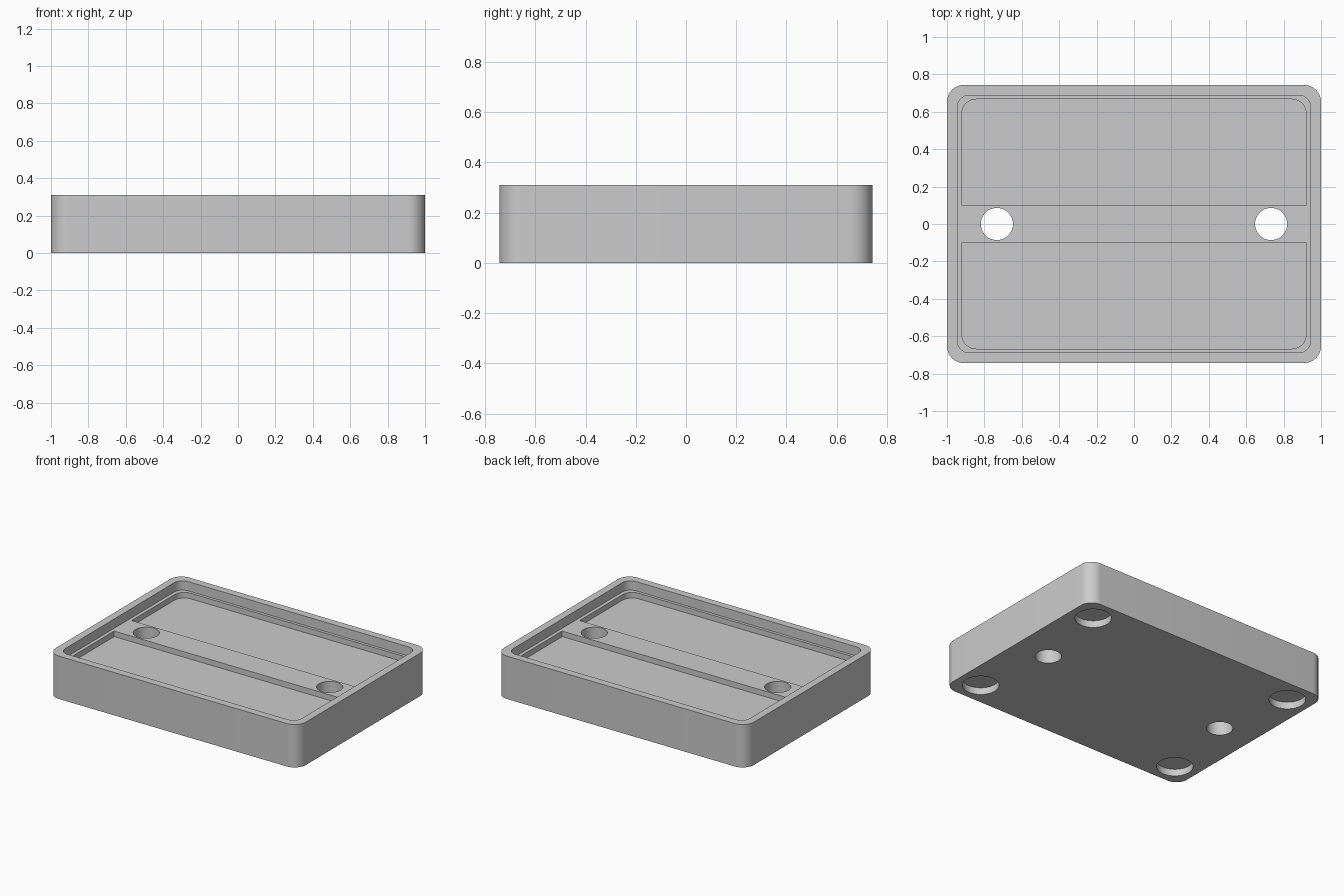
import bpy, bmesh
from math import sin, cos, pi, radians

cube = bpy.data.objects.get("Cube")
if cube:
    bpy.data.objects.remove(cube, do_unlink=True)

grey = bpy.data.materials.new("light grey")
grey.use_nodes = True
grey.diffuse_color = (0.6, 0.6, 0.6, 1)
grey.node_tree.nodes["Principled BSDF"].inputs["Base Color"].default_value = (0.6, 0.6, 0.6, 1)


def arc(cx, cy, r, start, sweep, steps):
    return [(cx + r * cos(start + sweep * i / steps), cy + r * sin(start + sweep * i / steps))
            for i in range(steps + 1)]


def rounded_rect(x0, x1, y0, y1, r_back, r_front):
    """Counter-clockwise outline with separate radii at the back and front corners."""
    corners = [(x1, y1, -1, -1, r_back), (x0, y1, 1, -1, r_back),
               (x0, y0, 1, 1, r_front), (x1, y0, -1, 1, r_front)]
    points = []
    for i, (x, y, sx, sy, r) in enumerate(corners):
        if r:
            points += arc(x + sx * r, y + sy * r, r, i * pi / 2, pi / 2, 12)
        else:
            points.append((x, y))
    return points


def circle(cx, cy, r):
    return arc(cx, cy, r, 0, 2 * pi, 48)[:-1]


def prism(name, outline, z0, z1):
    bm = bmesh.new()
    face = bm.faces.new([bm.verts.new((x, y, z0)) for x, y in outline])
    top = bmesh.ops.extrude_face_region(bm, geom=[face])["geom"]
    bmesh.ops.translate(bm, vec=(0, 0, z1 - z0),
                        verts=[g for g in top if isinstance(g, bmesh.types.BMVert)])
    bmesh.ops.recalc_face_normals(bm, faces=bm.faces)
    mesh = bpy.data.meshes.new(name)
    bm.to_mesh(mesh)
    bm.free()
    mesh.materials.append(grey)
    obj = bpy.data.objects.new(name, mesh)
    bpy.context.collection.objects.link(obj)
    return obj


W, D, H = 1.0, 0.743, 0.31
LEDGE, FLOOR, RIDGE = 0.243, 0.203, 0.1

# Tray body
tray = prism("tray_body", rounded_rect(-W, W, -D, D, 0.09, 0.09), 0, H)

# Lid recess
cutters = [prism("lid_recess", rounded_rect(-0.945, 0.945, -0.688, 0.688, 0.065, 0.065), LEDGE, H + 0.1)]

# Two pockets either side of the middle ridge, rounded only at the outer corners
cutters.append(prism("back_pocket", rounded_rect(-0.92, 0.92, RIDGE, 0.667, 0.075, 0), FLOOR, H + 0.05))
cutters.append(prism("front_pocket", rounded_rect(-0.92, 0.92, -0.667, -RIDGE, 0, 0.075), FLOOR, H + 0.05))

# Screw holes through the ridge, and foot recesses underneath
for sx in (-1, 1):
    cutters.append(prism("screw_hole", circle(sx * 0.733, 0, 0.086), -0.1, H + 0.1))
    for sy in (-1, 1):
        cutters.append(prism("foot_recess", circle(sx * 0.83, sy * 0.573, 0.12), -0.1, 0.05))

# Cut everything out of the body
bpy.context.view_layer.objects.active = tray
for cutter in cutters:
    cutter.hide_render = True
    mod = tray.modifiers.new(cutter.name, "BOOLEAN")
    mod.operation = "DIFFERENCE"
    mod.solver = "EXACT"
    mod.object = cutter
    bpy.ops.object.modifier_apply(modifier=mod.name)
    bpy.data.objects.remove(cutter, do_unlink=True)

bpy.ops.object.select_all(action="DESELECT")
tray.select_set(True)
bpy.ops.object.shade_smooth_by_angle(angle=radians(30))
